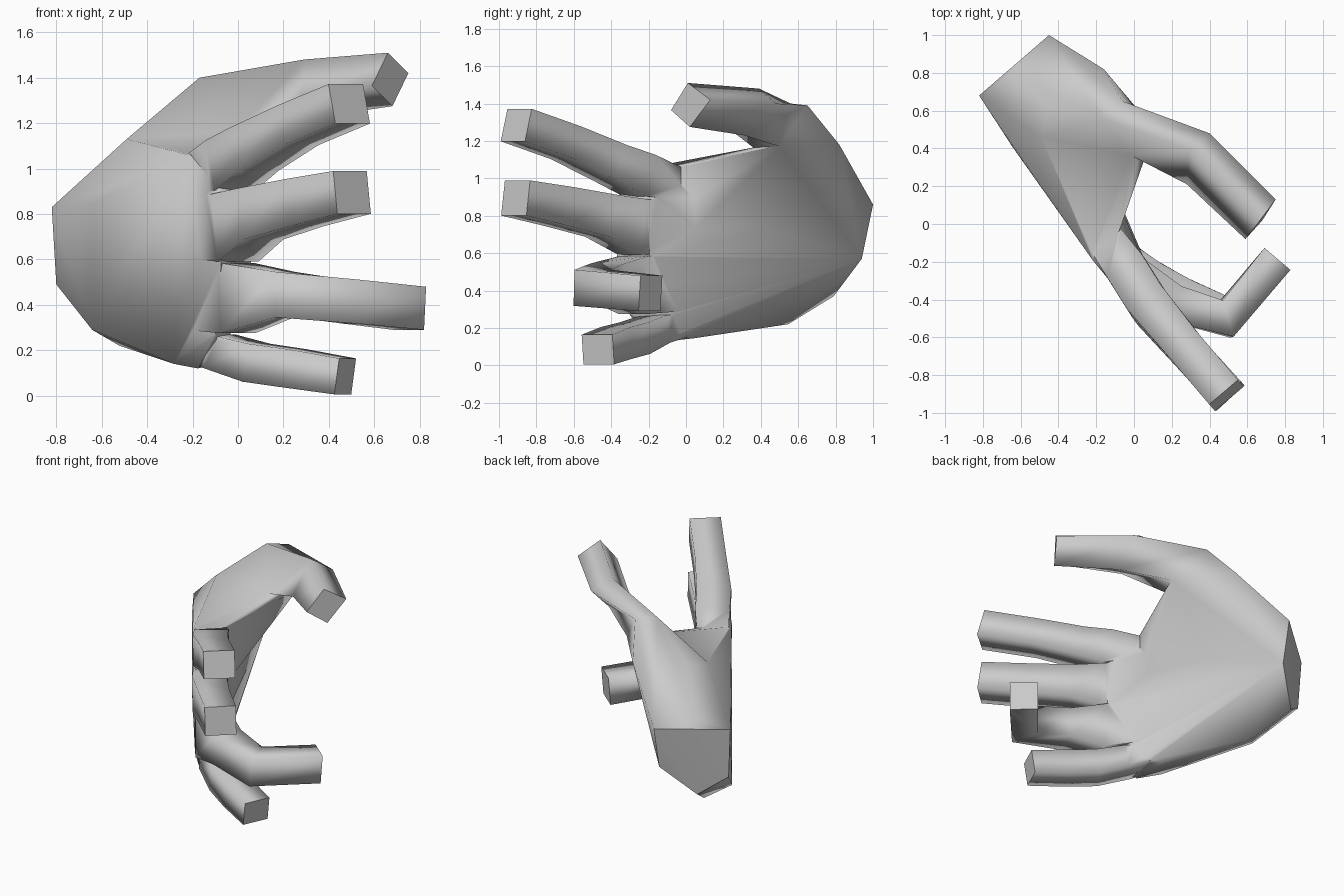
import bpy, bmesh
from mathutils import Vector

if "Cube" in bpy.data.objects:
    bpy.data.objects.remove(bpy.data.objects["Cube"])


def hand(t, n, z):
    """Hand axes: t along the fingers, n from back of hand to palm, z up."""
    return Vector((.6 * t + .8 * n, -.8 * t + .6 * n, z))


def to_object(bm, name):
    bmesh.ops.recalc_face_normals(bm, faces=bm.faces)
    me = bpy.data.meshes.new(name)
    bm.to_mesh(me)
    bm.free()
    ob = bpy.data.objects.new(name, me)
    bpy.context.collection.objects.link(ob)
    return ob


def hull(name, pts):
    bm = bmesh.new()
    for p in pts:
        bm.verts.new(p)
    res = bmesh.ops.convex_hull(bm, input=bm.verts)
    junk = {g for g in res["geom_interior"] + res["geom_unused"]
            if isinstance(g, bmesh.types.BMVert)}
    bmesh.ops.delete(bm, geom=list(junk), context='VERTS')
    return to_object(bm, name)


tips = []  # centres of the flat fingertip caps


def loft(name, rings):
    bm = bmesh.new()
    vs = [[bm.verts.new(p) for p in r] for r in rings]
    for a, b in zip(vs, vs[1:]):
        for i in range(len(a)):
            j = (i + 1) % len(a)
            bm.faces.new((a[i], a[j], b[j], b[i]))
    bm.faces.new(vs[0])
    tips.append(bm.faces.new(vs[-1]).calc_center_median())
    return to_object(bm, name)


def finger(name, path):
    """Square-section finger; path rows are t, n, z, half depth, half height."""
    c = [hand(*p[:3]) for p in path]
    rings = []
    for i, p in enumerate(path):
        d = Vector()
        if i:
            d += (c[i] - c[i - 1]).normalized()
        if i < len(c) - 1:
            d += (c[i + 1] - c[i]).normalized()
        d.normalize()
        if i == 0:
            d = hand(1, 0, 0)
        s = Vector((0, 0, 1)).cross(d).normalized()
        u = d.cross(s)
        rings.append([c[i] + s * p[3] * a + u * p[4] * b
                      for a, b in ((-1, 1), (1, 1), (1, -1), (-1, -1))])
    return loft(name, rings)


# Palm slab from wrist cap to knuckles
wrist = [Vector(p) for p in ((-.82, .68, .83), (-.80, .67, .49), (-.64, .79, .37),
                             (-.45, .94, .57), (-.45, 1.0, .86), (-.63, .80, .90))]
back_web, web_knuckle = Vector((-.49, .46, 1.13)), Vector((-.22, -.19, 1.06))
web_palm = Vector((-.10, -.10, 1.06))
thenar = hand(-.50, .07, .69)
slab = [(-.71, -.27, .29), (-.75, -.09, .22), (-.70, -.27, .85),
        (-.11, -.27, .14), (-.15, -.13, .145), (-.1, -.28, .70),
        (.04, -.25, .12), (.03, -.11, .15), (.04, -.08, .27),
        (.18, -.26, .27), (.25, -.28, .58), (.25, -.28, .90),
        (.19, -.07, .58), (.19, -.08, .90)]
palm = hull("hand", wrist + [hand(*p) for p in slab] +
            [back_web, web_knuckle, web_palm])

# Thumb mound and the web between thumb and index finger
ridge = Vector((-.46, .62, 1.15))
under = Vector((-.01, .36, 1.165))
top, outer = Vector((-.17, .56, 1.40)), Vector((-.06, .65, 1.39))
inner = Vector((.11, .50, 1.17))
back = Vector((-.16, .82, 1.18))
mound = hull("thumb_mound", [wrist[i] for i in (0, 3, 4, 5)] +
             [ridge, back_web, under, thenar, top, outer, inner, back])
web = hull("thumb_web", [back_web, under, inner, web_knuckle, web_palm, thenar,
                         hand(-.05, -.04, .70), hand(-.6, -.2, .7)])

# Thumb
thumb = loft("thumb", [
    [(-.27, .58, 1.30), (-.18, .68, 1.28), (-.08, .55, 1.10), (-.14, .42, 1.14)],
    [top, outer, inner, under],
    [(.29, .39, 1.48), (.40, .48, 1.40), (.38, .31, 1.23), (.28, .21, 1.28)],
    [(.66, .01, 1.51), (.75, .13, 1.42), (.68, .02, 1.275), (.59, -.08, 1.365)]])

# Fingers
fingers = [finger(n, p) for n, p in (
    ("index_finger", [(-.02, -.17, .97, .10, .09), (.18, -.175, 1.015, .11, .115),
                      (.37, -.19, 1.085, .11, .10), (.67, -.175, 1.19, .10, .09),
                      (1.02, -.153, 1.285, .10, .09)]),
    ("middle_finger", [(-.02, -.17, .74, .10, .14), (.22, -.18, .74, .11, .15),
                       (.42, -.195, .80, .11, .115), (.72, -.175, .85, .10, .105),
                       (1.03, -.145, .895, .10, .095)]),
    ("ring_finger", [(-.02, -.17, .43, .10, .14), (.22, -.17, .43, .11, .155),
                     (.46, -.085, .445, .10, .10), (.696, .09, .415, .10, .097),
                     (.605, .49, .385, .09, .095)]),
    ("little_finger", [(-.08, -.17, .21, .07, .06), (.08, -.16, .195, .09, .075),
                       (.27, -.10, .145, .09, .085), (.45, -.02, .12, .09, .085),
                       (.66, .095, .085, .09, .08)]))]

# Merge everything into one surface
for part in [mound, web, thumb] + fingers:
    mod = palm.modifiers.new(part.name, 'BOOLEAN')
    mod.operation, mod.solver, mod.object = 'UNION', 'EXACT', part
bpy.context.view_layer.objects.active = palm
palm.select_set(True)
for mod in list(palm.modifiers):
    bpy.ops.object.modifier_apply(modifier=mod.name)
for part in [mound, web, thumb] + fingers:
    bpy.data.objects.remove(part)

# Soft shading with crisp fingertip caps, wrist cap and inner creases
bm = bmesh.new()
bm.from_mesh(palm.data)
bmesh.ops.remove_doubles(bm, verts=bm.verts, dist=.002)
wrist_mid = sum(wrist, Vector()) / 6


def is_cap(f):
    c = f.calc_center_median()
    if (c - wrist_mid).length < .3 and f.normal.dot(hand(-1, 0, 0)) > .9:
        return True
    return any((c - t).length < .02 for t in tips)


for f in bm.faces:
    f.smooth = True
for e in bm.edges:
    caps = [is_cap(f) for f in e.link_faces]
    crease = len(e.link_faces) == 2 and e.calc_face_angle_signed(0) < -.9
    steep = e.calc_face_angle(0) > 1.75
    e.smooth = not ((any(caps) and not all(caps)) or crease or steep)
bm.to_mesh(palm.data)
bm.free()
